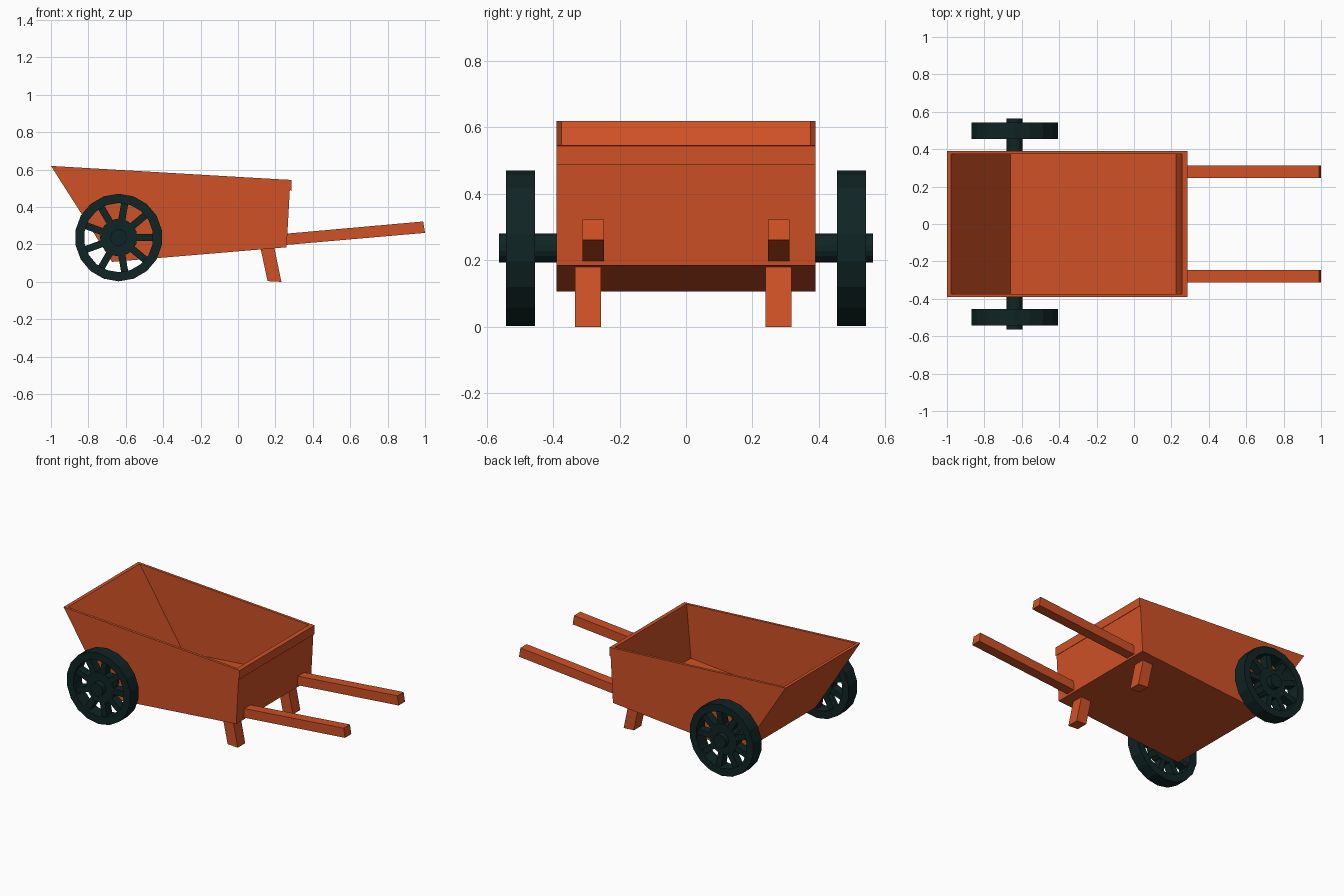
import bpy, bmesh, math
from mathutils import Matrix

if "Cube" in bpy.data.objects:
    bpy.data.objects.remove(bpy.data.objects["Cube"])


def material(name, rgb):
    m = bpy.data.materials.new(name)
    m.diffuse_color = (*rgb, 1)
    m.use_nodes = True
    m.node_tree.nodes["Principled BSDF"].inputs["Base Color"].default_value = m.diffuse_color
    return m


ORANGE = material("orange paint", (0.62, 0.082, 0.019))
DARK = material("dark green iron", (0.005, 0.018, 0.018))


def finish(name, bm, mat):
    bmesh.ops.recalc_face_normals(bm, faces=bm.faces)
    me = bpy.data.meshes.new(name)
    bm.to_mesh(me)
    bm.free()
    me.materials.append(mat)
    ob = bpy.data.objects.new(name, me)
    bpy.context.collection.objects.link(ob)
    return ob


def prism(name, profile, y0, y1, mat):
    """Extrude an (x, z) outline from y0 to y1."""
    bm = bmesh.new()
    f = bm.faces.new([bm.verts.new((x, y0, z)) for x, z in profile])
    ext = bmesh.ops.extrude_face_region(bm, geom=[f])
    moved = [v for v in ext["geom"] if isinstance(v, bmesh.types.BMVert)]
    bmesh.ops.translate(bm, verts=moved, vec=(0, y1 - y0, 0))
    return finish(name, bm, mat)


def add_disc(bm, r, y0, y1, n, x, z):
    """Solid cylinder along y."""
    rot = Matrix.Rotation(math.pi / 2, 4, 'X') @ Matrix.Rotation(math.pi / n, 4, 'Z')
    bmesh.ops.create_cone(bm, cap_ends=True, segments=n, radius1=r, radius2=r,
                          depth=abs(y1 - y0),
                          matrix=Matrix.Translation((x, (y0 + y1) / 2, z)) @ rot)


def add_ring(bm, r_in, r_out, y0, y1, n, x, z):
    """Flat-sided rim around y."""
    loops = []
    for i in range(n):
        a = 2 * math.pi * (i + 0.5) / n
        loops.append([bm.verts.new((x + r * math.cos(a), y, z + r * math.sin(a)))
                      for r, y in ((r_in, y0), (r_out, y0), (r_out, y1), (r_in, y1))])
    for i in range(n):
        a, b = loops[i], loops[(i + 1) % n]
        for k in range(4):
            m = (k + 1) % 4
            bm.faces.new((a[k], a[m], b[m], b[k]))


# Tub: bent tray (front slope, floor, back board) between two side boards
prism("tub_tray", [(-1, 0.62), (-0.673, 0.107), (0.26, 0.185), (0.28, 0.545),
                   (0.257, 0.547), (0.225, 0.198), (-0.66, 0.122), (-0.978, 0.619)],
      -0.373, 0.373, ORANGE)
for s, label in ((-1, "front"), (1, "back")):
    prism("tub_side_" + label, [(-1, 0.62), (-0.673, 0.107), (0.26, 0.185), (0.28, 0.545)],
          s * 0.373, s * 0.39, ORANGE)
# Lip along the top of the back board
prism("tub_lip", [(0.257, 0.547), (0.285, 0.545), (0.285, 0.487), (0.270, 0.497)],
      -0.39, 0.39, ORANGE)

# Handles and legs
for s, label in ((-1, "front"), (1, "back")):
    prism("handle_" + label, [(0.25, 0.197), (0.25, 0.257), (0.99, 0.323), (1.0, 0.262)],
          s * 0.247, s * 0.312, ORANGE)
for yc, label in ((-0.295, "front"), (0.279, "back")):
    prism("leg_" + label, [(0.121, 0.178), (0.194, 0.184), (0.232, 0.0), (0.158, 0.004)],
          yc - 0.039, yc + 0.039, ORANGE)

# Wheels with spokes, hub and axle stub
WX, WZ, SPOKES = -0.638, 0.237, 9
for s, label in ((-1, "front"), (1, "back")):
    bm = bmesh.new()
    add_ring(bm, 0.185, 0.234, s * 0.455, s * 0.542, 18, WX, WZ)
    add_disc(bm, 0.1, s * 0.47, s * 0.527, 18, WX, WZ)
    for i in range(SPOKES):
        turn = Matrix.Rotation(-2 * math.pi * i / SPOKES, 4, 'Y')
        place = (Matrix.Translation((WX, s * 0.4985, WZ)) @ turn
                 @ Matrix.Translation((0.14, 0, 0)) @ Matrix.Diagonal((0.12, 0.055, 0.038, 1)))
        bmesh.ops.create_cube(bm, size=1, matrix=place)
    finish("wheel_" + label, bm, DARK)
    bm = bmesh.new()
    add_disc(bm, 0.044, s * 0.38, s * 0.563, 16, WX, WZ)
    finish("axle_" + label, bm, DARK)
